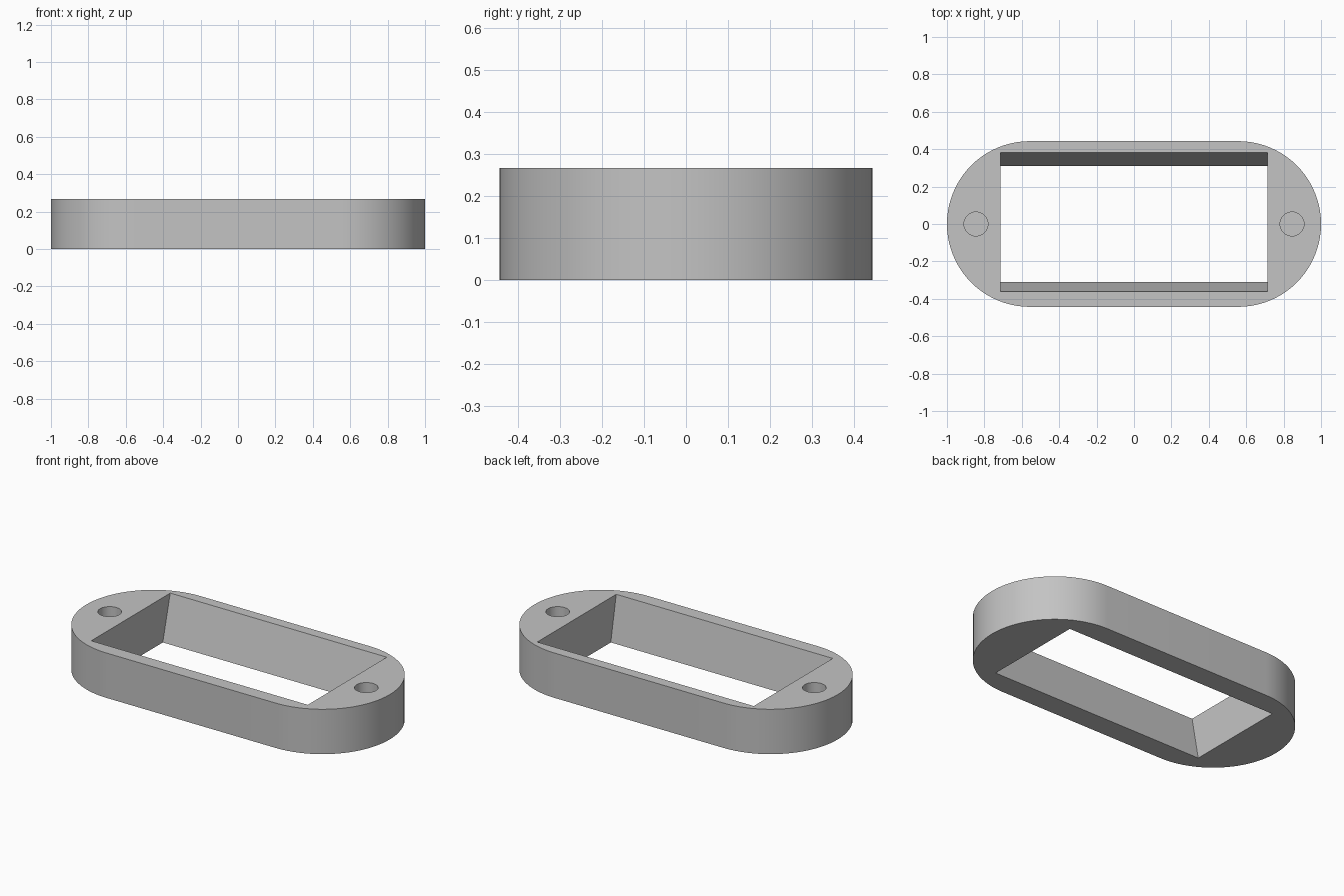
import bpy
import bmesh
from math import cos, sin, pi, radians

cube = bpy.data.objects.get("Cube")
if cube:
    bpy.data.objects.remove(cube, do_unlink=True)

HEIGHT = 0.267
RADIUS = 0.443
HOLE_DEPTH = 0.2

grey = bpy.data.materials.new("plain grey")
grey.use_nodes = True
colour = (0.55, 0.55, 0.55, 1)
grey.diffuse_color = colour
grey.node_tree.nodes["Principled BSDF"].inputs["Base Color"].default_value = colour


def loft(name, bottom, top, z0, z1):
    """Closed solid between two outlines with the same number of points."""
    bm = bmesh.new()
    low = [bm.verts.new((x, y, z0)) for x, y in bottom]
    high = [bm.verts.new((x, y, z1)) for x, y in top]
    bm.faces.new(low[::-1])
    bm.faces.new(high)
    n = len(low)
    for i in range(n):
        j = (i + 1) % n
        bm.faces.new((low[i], low[j], high[j], high[i]))
    mesh = bpy.data.meshes.new(name)
    bm.to_mesh(mesh)
    bm.free()
    mesh.materials.append(grey)
    obj = bpy.data.objects.new(name, mesh)
    bpy.context.collection.objects.link(obj)
    return obj


def arc(cx, radius, start, sweep, count):
    return [(cx + radius * cos(start + sweep * i / count),
             radius * sin(start + sweep * i / count)) for i in range(count + 1)]


def rectangle(x, y0, y1):
    return [(-x, y0), (x, y0), (x, y1), (-x, y1)]


def cut(body, cutter):
    cutter.hide_render = True
    mod = body.modifiers.new(cutter.name, 'BOOLEAN')
    mod.operation = 'DIFFERENCE'
    mod.solver = 'EXACT'
    mod.object = cutter
    bpy.context.view_layer.objects.active = body
    bpy.ops.object.modifier_apply(modifier=mod.name)
    bpy.data.objects.remove(cutter, do_unlink=True)


# Frame with rounded ends
end = 1 - RADIUS
outline = arc(end, RADIUS, -pi / 2, pi, 40) + arc(-end, RADIUS, pi / 2, pi, 40)
frame = loft("mounting_frame", outline, outline, 0, HEIGHT)

# Opening with sloping long walls, carried past both faces along the same slope
X, FRONT_LOW, FRONT_HIGH, BACK_LOW, BACK_HIGH = 0.713, -0.311, -0.362, 0.311, 0.381
front_step = FRONT_HIGH - FRONT_LOW
back_step = BACK_HIGH - BACK_LOW
cut(frame, loft("opening_cutter",
                rectangle(X, FRONT_LOW - front_step, BACK_LOW - back_step),
                rectangle(X, FRONT_HIGH + front_step, BACK_HIGH + back_step),
                -HEIGHT, 2 * HEIGHT))

# Blind screw holes in both ends
for side in (-1, 1):
    circle = arc(side * 0.845, 0.064, 0, 2 * pi, 32)[:-1]
    cut(frame, loft("screw_hole_cutter", circle, circle,
                    HEIGHT - HOLE_DEPTH, HEIGHT + 0.1))

# Smooth rounded walls with crisp edges
bpy.ops.object.select_all(action='DESELECT')
frame.select_set(True)
bpy.context.view_layer.objects.active = frame
bpy.ops.object.shade_smooth_by_angle(angle=radians(30))
